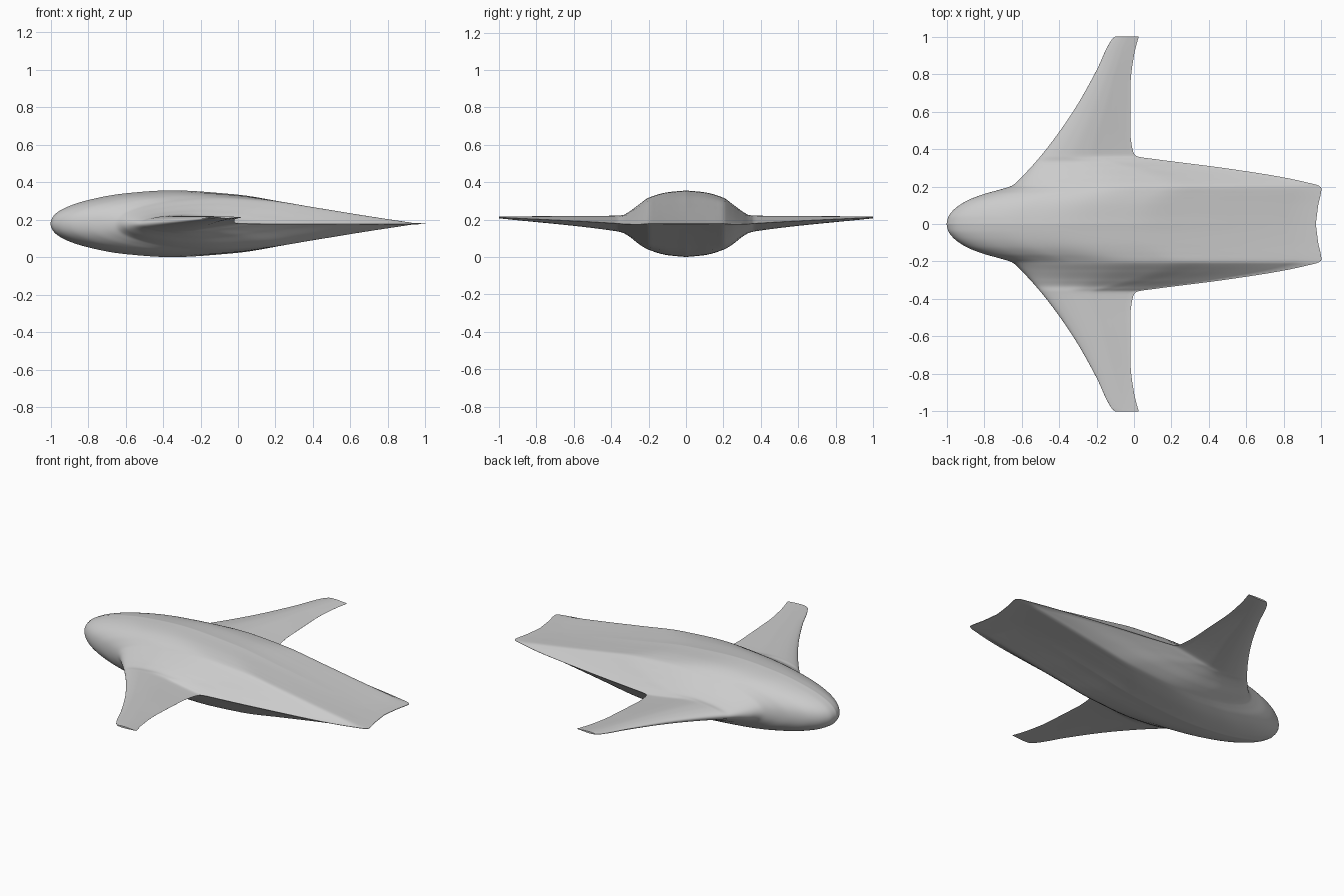
import bpy
import bmesh

cube = bpy.data.objects.get("Cube")
if cube:
    bpy.data.objects.remove(cube, do_unlink=True)


def smooth_curve(points):
    """Return a monotone cubic function through the (position, value) points."""
    xs, vs = zip(*points)
    last = len(xs) - 1
    slopes = [(vs[i + 1] - vs[i]) / (xs[i + 1] - xs[i]) for i in range(last)]
    tangents = [slopes[0]]
    for a, b in zip(slopes, slopes[1:]):
        tangents.append(2 * a * b / (a + b) if a * b > 0 else 0)
    tangents.append(slopes[-1])

    def evaluate(x):
        x = min(max(x, xs[0]), xs[-1])
        i = 0
        while i < last - 1 and x > xs[i + 1]:
            i += 1
        width = xs[i + 1] - xs[i]
        t = (x - xs[i]) / width
        rest = 1 - t
        return (vs[i] * (1 + 2 * t) * rest * rest
                + vs[i + 1] * (3 - 2 * t) * t * t
                + width * t * rest * (tangents[i] * rest - tangents[i + 1] * t))
    return evaluate


# Outline across the span: nose and wing front edge, tail and wing rear edge
front_edge = smooth_curve([
    (0, -1), (.035, -.992), (.07, -.968), (.12, -.9), (.16, -.8), (.185, -.71),
    (.205, -.65), (.25, -.6), (.36, -.5), (.49, -.4), (.64, -.3), (.82, -.2),
    (.985, -.118), (1, -.1)])
rear_edge = smooth_curve([
    (0, .97), (.1, .983), (.19, 1), (.205, .985), (.22, .93), (.25, .79),
    (.3, .47), (.345, .12), (.36, .02), (.375, 0), (.42, -.012), (.5, -.02),
    (.75, -.018), (.9, 0), (1, .025)])

# Highest and lowest surface across the span
top_height = smooth_curve([
    (0, .356), (.1, .346), (.2, .317), (.25, .282), (.3, .245), (.34, .224),
    (.38, .221), (1, .217)])
bottom_height = smooth_curve([
    (0, 0), (.1, .01), (.2, .039), (.25, .068), (.3, .107), (.34, .13),
    (.38, .139), (1, .207)])

# Thickness along the chord, by the square root of the chord fraction
thickness = smooth_curve([
    (0, 0), (.1, .26), (.22, .52), (.32, .71), (.45, .91), (.575, 1),
    (.707, .88), (.815, .58), (.894, .32), (.954, .12), (.985, .02), (1, .008)])


def wing_section(y, steps=48):
    """Closed airfoil loop at one span position, from rear over top and back."""
    span = abs(y)
    front, rear = front_edge(span), rear_edge(span)
    middle = (top_height(span) + bottom_height(span)) / 2
    half = (top_height(span) - bottom_height(span)) / 2
    loop = []
    for i in range(-steps, steps + 1):
        s = abs(i) / steps
        side = -1 if i > 0 else 1
        loop.append((front + (rear - front) * s * s, y,
                     middle + side * half * thickness(s)))
    return loop


# Span positions, denser over the body, mirrored to both sides
half_span = [i * .005 for i in range(80)] + [.4 + i * .02 for i in range(30)]
half_span += [.985, .993, 1]
half_span = sorted(set(half_span))
stations = [-y for y in reversed(half_span[1:])] + half_span

# Blended body and wings as one lofted skin
bm = bmesh.new()
rings = [[bm.verts.new(p) for p in wing_section(y)] for y in stations]
for ring, following in zip(rings, rings[1:]):
    for i in range(len(ring)):
        j = (i + 1) % len(ring)
        bm.faces.new((ring[i], ring[j], following[j], following[i]))

# Wing tip caps
bm.faces.new(rings[0])
bm.faces.new(rings[-1])
bmesh.ops.recalc_face_normals(bm, faces=bm.faces[:])

mesh = bpy.data.meshes.new("blended_wing_body")
bm.to_mesh(mesh)
bm.free()
body = bpy.data.objects.new("blended_wing_body", mesh)
bpy.context.collection.objects.link(body)

# Plain grey skin
grey = bpy.data.materials.new("light_grey")
grey.use_nodes = True
colour = (.6, .6, .6, 1)
grey.diffuse_color = colour
for node in grey.node_tree.nodes:
    if node.type == "BSDF_PRINCIPLED":
        node.inputs["Base Color"].default_value = colour
mesh.materials.append(grey)

bpy.ops.object.select_all(action="DESELECT")
body.select_set(True)
bpy.context.view_layer.objects.active = body
bpy.ops.object.shade_smooth_by_angle()
